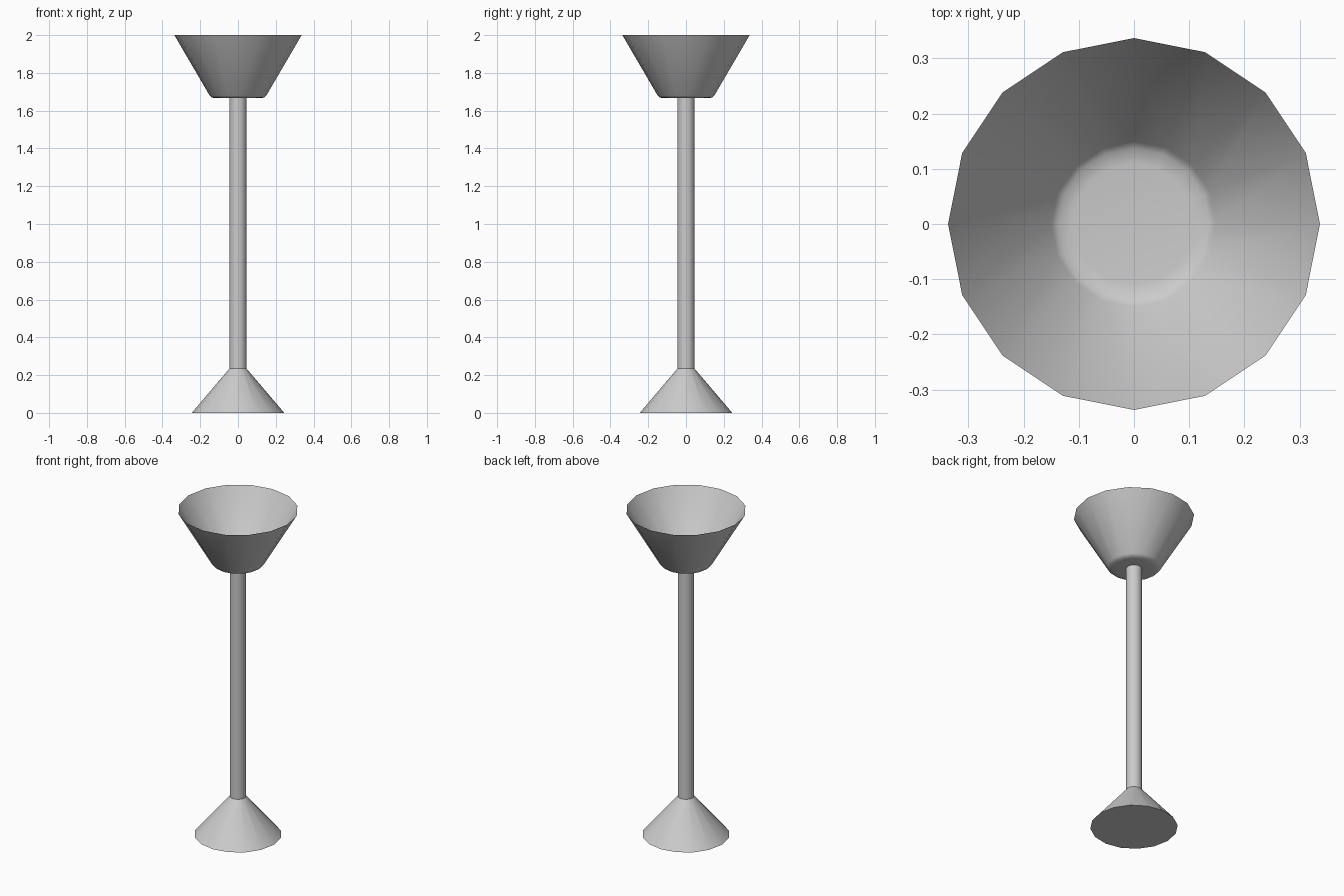
import bpy, bmesh, math

if "Cube" in bpy.data.objects:
    bpy.data.objects.remove(bpy.data.objects["Cube"])

SIDES = 16


def lathe(name, profile, smooth_angle):
    """Revolve (radius, height) points around z; radius 0 closes to a point."""
    bm = bmesh.new()
    rings = []
    for r, z in profile:
        if r == 0:
            rings.append([bm.verts.new((0, 0, z))] * SIDES)
        else:
            rings.append([bm.verts.new((r * math.cos(2 * math.pi * i / SIDES),
                                        r * math.sin(2 * math.pi * i / SIDES), z))
                          for i in range(SIDES)])
    for low, high in zip(rings, rings[1:]):
        for i in range(SIDES):
            j = (i + 1) % SIDES
            corners = list(dict.fromkeys((low[i], low[j], high[j], high[i])))
            bm.faces.new(corners)
    mesh = bpy.data.meshes.new(name)
    bm.to_mesh(mesh)
    bm.free()
    obj = bpy.data.objects.new(name, mesh)
    bpy.context.collection.objects.link(obj)
    bpy.ops.object.select_all(action='DESELECT')
    obj.select_set(True)
    bpy.context.view_layer.objects.active = obj
    bpy.ops.object.shade_smooth_by_angle(angle=math.radians(smooth_angle))
    return obj


# Conical foot with a closed underside
lathe("foot", [(0, 0), (0.245, 0), (0.045, 0.235)], 30)

# Slender straight stem
lathe("stem", [(0.045, 0.235), (0.045, 1.667)], 30)

# Thin open bowl with a softened bottom corner
lathe("bowl", [(0, 1.666), (0.11, 1.666), (0.137, 1.669),
               (0.15, 1.68), (0.337, 2.0)], 40)
